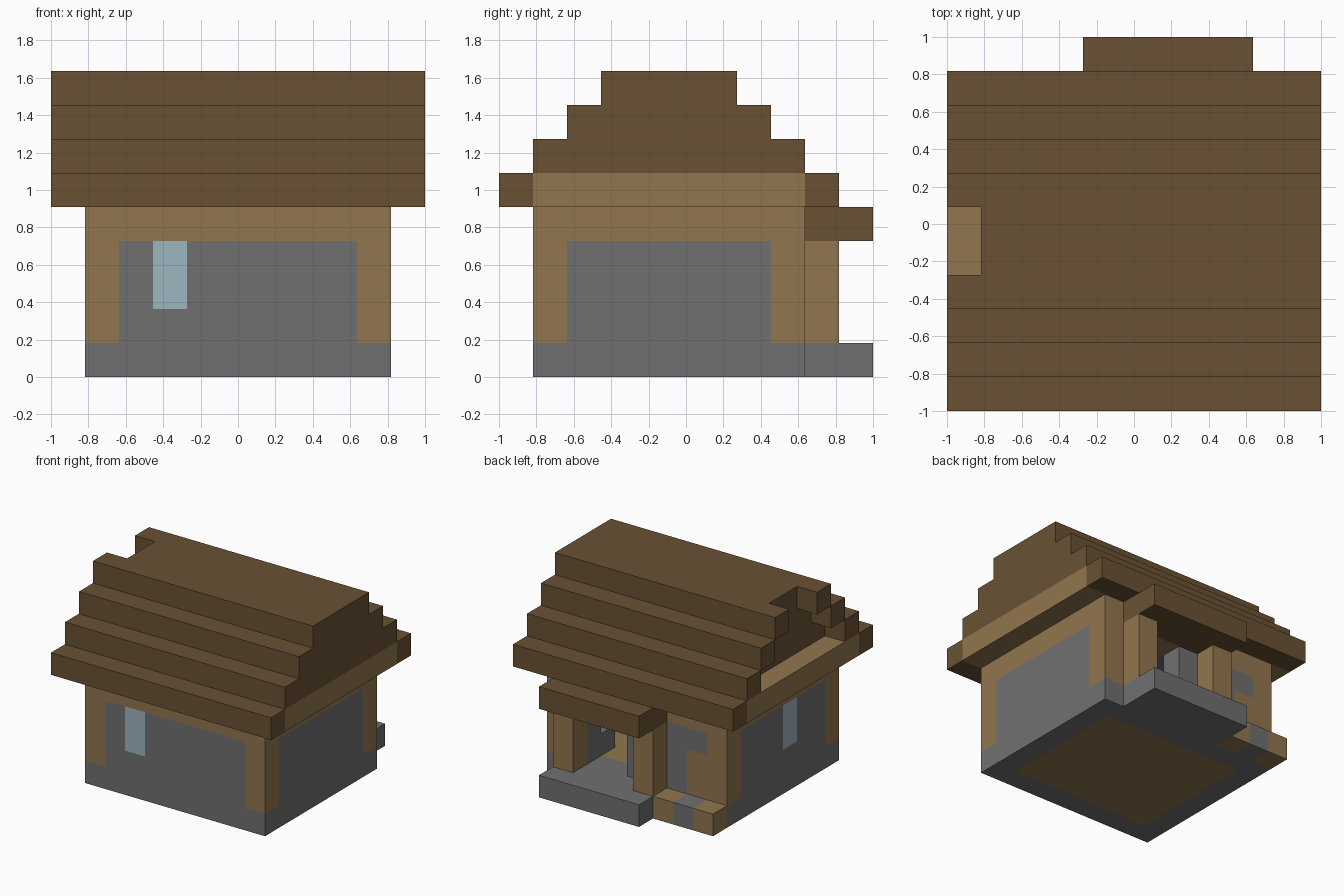
import bpy
import bmesh

if "Cube" in bpy.data.objects:
    bpy.data.objects.remove(bpy.data.objects["Cube"])

U = 2 / 11  # one building block


def material(name, *rgb):
    mat = bpy.data.materials.new(name)
    mat.use_nodes = True
    mat.diffuse_color = (*rgb, 1)
    mat.node_tree.nodes["Principled BSDF"].inputs["Base Color"].default_value = (*rgb, 1)
    return mat


stone = material("grey stone", 0.163, 0.163, 0.163)
timber = material("light timber", 0.285, 0.182, 0.076)
dark_wood = material("dark roof wood", 0.142, 0.083, 0.034)
glass = material("pale blue glass", 0.335, 0.465, 0.52)


def blocks(name, mat, *boxes):
    """One object from boxes; each is x, y and z ranges counted in blocks."""
    bm = bmesh.new()
    for spans in boxes:
        verts = bmesh.ops.create_cube(bm, size=1)["verts"]
        for v in verts:
            for axis, (low, high) in enumerate(spans):
                cell = high if v.co[axis] > 0 else low
                v.co[axis] = cell * U - (1 if axis < 2 else 0)
    mesh = bpy.data.meshes.new(name)
    bm.to_mesh(mesh)
    bm.free()
    mesh.materials.append(mat)
    obj = bpy.data.objects.new(name, mesh)
    bpy.context.collection.objects.link(obj)
    return obj


# Shared ranges
WIDE, DEEP = (1, 10), (1, 9)          # outer walls
IN_X, IN_Y = (2, 9), (2, 8)           # room inside
FRONT, BACK, RIGHT, LEFT = (1, 2), (8, 9), (1, 2), (9, 10)
BASE, PANEL, BEAM, EAVE = (0, 1), (1, 4), (4, 5), (5, 6)
PANE = (2, 4)


def ring(z):
    return [(WIDE, FRONT, z), (WIDE, BACK, z), (RIGHT, IN_Y, z), (LEFT, IN_Y, z)]


# Base, floor, ceiling
blocks("foundation", stone, *ring(BASE))
blocks("floor", timber, (IN_X, IN_Y, BASE))
blocks("ceiling", stone, (IN_X, IN_Y, BEAM))

# Timber frame
blocks("corner_posts", timber, *[(x, y, PANEL) for x in (RIGHT, LEFT) for y in (FRONT, BACK)])
blocks("top_beams", timber, *ring(BEAM))

# Stone walls around windows and doorway
blocks("front_wall", stone, ((2, 3), FRONT, PANEL), ((4, 9), FRONT, PANEL), ((3, 4), FRONT, (1, 2)))
blocks("front_window", glass, ((3, 4), FRONT, PANE))
blocks("left_wall", stone, (LEFT, IN_Y, PANEL))
blocks("right_wall", stone, (RIGHT, (2, 4), PANEL), (RIGHT, (5, 8), PANEL), (RIGHT, (4, 5), (1, 2)))
blocks("right_window", glass, (RIGHT, (4, 5), PANE))
blocks("back_wall", stone, ((3, 6), BACK, PANEL), ((8, 9), BACK, PANEL), ((2, 3), BACK, (3, 4)))
blocks("back_wall_timber", timber, ((2, 3), BACK, (1, 3)))
blocks("indoor_stone_block", stone, ((8, 9), (7, 8), (1, 2)))

# Porch
blocks("porch_floor", stone, ((4, 9), (9, 11), BASE))
blocks("porch_posts", timber, *[((x, x + 1), (9, 10), PANEL) for x in (4, 8)])
blocks("porch_roof", dark_wood, ((4, 9), (9, 11), BEAM))

# Low bench beside the porch
blocks("bench_ends", timber, *[((x, x + 1), (9, 10), BASE) for x in (1, 3)])
blocks("bench_middle", stone, ((2, 3), (9, 10), BASE))

# Gable beams and stepped roof
blocks("gable_beams", timber, *[(x, DEEP, EAVE) for x in ((0, 1), (10, 11))])
blocks("roof_eaves", dark_wood, ((0, 11), (0, 1), EAVE), ((0, 11), (9, 10), EAVE), (WIDE, DEEP, EAVE))
for step in (1, 2, 3):
    z = (5 + step, 6 + step)
    blocks(f"roof_step_{step}", dark_wood,
           ((1, 11), (step, 10 - step), z),
           ((0, 1), (step, step + 1), z),
           ((0, 1), (9 - step, 10 - step), z))
